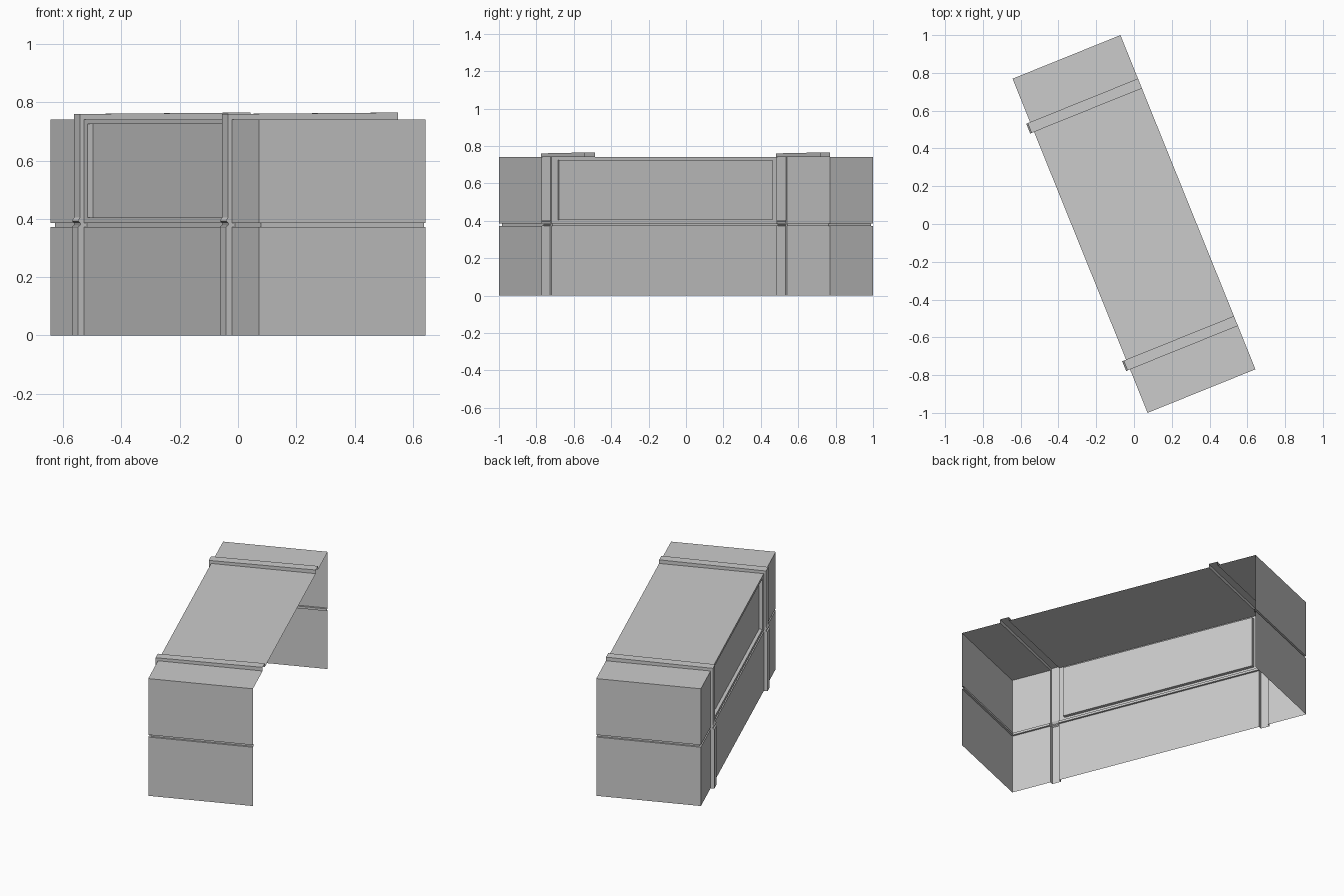
import bpy, bmesh, math
from mathutils import Matrix

if "Cube" in bpy.data.objects:
    bpy.data.objects.remove(bpy.data.objects["Cube"])

HALF_L, HALF_W, H = 0.954, 0.308, 0.742    # half length, half width, height
G0, G1, GD = 0.372, 0.386, 0.012           # seam groove heights and depth
S0, S1 = 0.65, 0.706                       # strap edges along the length
PANEL = 0.615                              # half length of the recessed panel
TURN = Matrix.Rotation(math.radians(22), 4, 'Z')


def loft(name, strips):
    """Bridge neighbouring sections in each strip; build one open shell."""
    bm = bmesh.new()
    for sections in strips:
        rows = [[bm.verts.new(p) for p in s] for s in sections]
        for a, b in zip(rows, rows[1:]):
            for i in range(len(a) - 1):
                bm.faces.new((a[i], a[i + 1], b[i + 1], b[i]))
    bmesh.ops.remove_doubles(bm, verts=bm.verts[:], dist=1e-5)
    bmesh.ops.dissolve_degenerate(bm, edges=bm.edges[:], dist=1e-5)
    bm.transform(TURN)
    me = bpy.data.meshes.new(name)
    bm.to_mesh(me)
    bm.free()
    ob = bpy.data.objects.new(name, me)
    bpy.context.collection.objects.link(ob)
    return ob


def section(y, recess=0.0, groove_shift=0.0):
    """Side wall with seam groove and optional panel recess, then the top."""
    w, g, r = -HALF_W, -HALF_W + GD, -HALF_W + recess
    pts = [(w, 0), (w, G0), (g, G0), (g, G1), (w, G1),
           (w, 0.405), (r, 0.405), (r, 0.725), (w, 0.725),
           (w, H), (HALF_W, H)]
    return [(x, y + (groove_shift if i in (2, 3) else 0), z)
            for i, (x, z) in enumerate(pts)]


def strap_section(y):
    """Strap outline, standing slightly proud of the wall and top."""
    lo, hi = -HALF_W - 0.022, -HALF_W - 0.014
    pts = [(lo, 0), (lo, 0.373), (lo + 0.009, 0.379), (lo + 0.009, 0.386),
           (lo, 0.393), (hi, 0.405), (hi, 0.405), (hi, 0.725), (hi, 0.725),
           (hi, H + 0.018), (HALF_W, H + 0.023)]
    return [(x, y, z) for x, z in pts]


def end_section(x, s):
    """Vertical end wall edge with its groove mitred at the corners."""
    gx = x - math.copysign(GD, x) if x < 0 else x
    y, gy = s * HALF_L, s * (HALF_L - GD)
    return [(x, y, 0), (x, y, G0), (gx, gy, G0),
            (gx, gy, G1), (x, y, G1), (x, y, H)]


# Body: side wall and top, split where the straps pass
loft("crate_body", [
    [section(-HALF_L, 0, GD), section(-S1)],
    [section(-S0), section(-PANEL), section(-PANEL, 0.02),
     section(PANEL, 0.02), section(PANEL), section(S0)],
    [section(S1), section(HALF_L, 0, -GD)],
])

# End walls
loft("front_end_wall", [[end_section(HALF_W, -1), end_section(-HALF_W, -1)]])
loft("back_end_wall", [[end_section(-HALF_W, 1), end_section(HALF_W, 1)]])

# Straps, with side faces dropping back to the body
for name, a, b in (("front_strap", -S1, -S0), ("back_strap", S0, S1)):
    loft(name, [[section(a), strap_section(a), strap_section(b), section(b)]])
